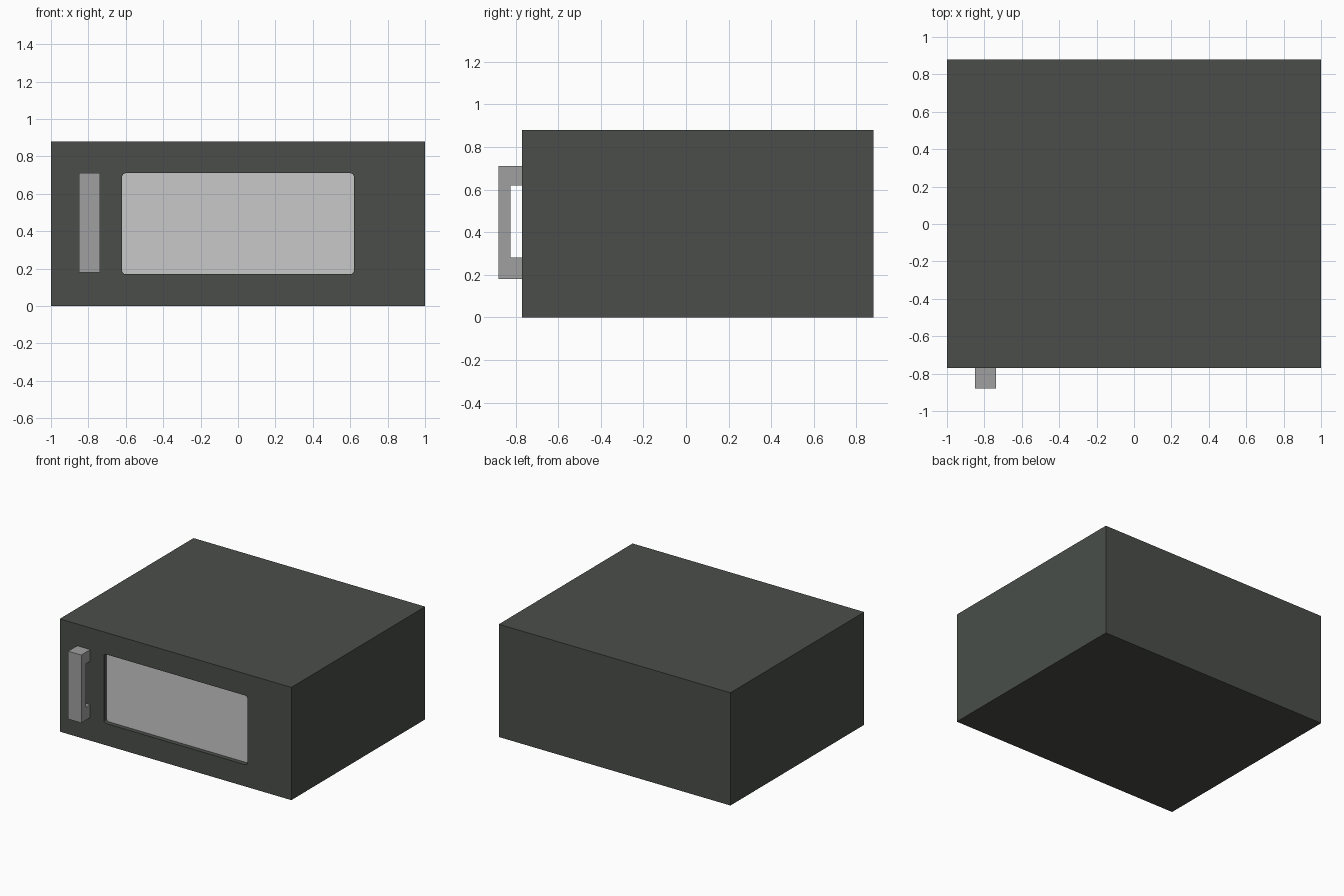
import bpy, bmesh, math

if "Cube" in bpy.data.objects:
    bpy.data.objects.remove(bpy.data.objects["Cube"])


def material(name, rgb):
    m = bpy.data.materials.new(name)
    m.diffuse_color = (*rgb, 1)
    m.use_nodes = True
    m.node_tree.nodes["Principled BSDF"].inputs["Base Color"].default_value = m.diffuse_color
    return m


shell = material("dark green grey", (0.068, 0.076, 0.066))
glass = material("light grey", (0.584, 0.584, 0.584))
metal = material("mid grey", (0.352, 0.352, 0.352))


def prism(name, outline, offset, mat):
    """Extrude a closed 3D outline along an offset vector."""
    bm = bmesh.new()
    face = bm.faces.new([bm.verts.new(p) for p in outline])
    ext = bmesh.ops.extrude_face_region(bm, geom=[face], use_keep_orig=True)
    moved = [v for v in ext["geom"] if isinstance(v, bmesh.types.BMVert)]
    bmesh.ops.translate(bm, verts=moved, vec=offset)
    bmesh.ops.recalc_face_normals(bm, faces=bm.faces)
    mesh = bpy.data.meshes.new(name)
    bm.to_mesh(mesh)
    bm.free()
    mesh.materials.append(mat)
    ob = bpy.data.objects.new(name, mesh)
    bpy.context.collection.objects.link(ob)
    return ob


def rounded_rect(x0, x1, z0, z1, r, y, steps=4):
    pts = []
    corners = [(x1 - r, z1 - r), (x0 + r, z1 - r), (x0 + r, z0 + r), (x1 - r, z0 + r)]
    for i, (cx, cz) in enumerate(corners):
        for s in range(steps + 1):
            a = math.pi / 2 * (i + s / steps)
            pts.append((cx + r * math.cos(a), y, cz + r * math.sin(a)))
    return pts


FRONT, BACK, TOP = -0.77, 0.88, 0.88
RECESS = 0.04

# oven body
body = prism("oven_body", [(-1, FRONT, 0), (1, FRONT, 0), (1, FRONT, TOP), (-1, FRONT, TOP)],
             (0, BACK - FRONT, 0), shell)

# window recess cut into the front
cutter = prism("window_cutter", rounded_rect(-0.62, 0.62, 0.17, 0.71, 0.02, FRONT - 0.1),
               (0, 0.1 + RECESS, 0), shell)
cutter.hide_render = True
cut = body.modifiers.new("window_recess", "BOOLEAN")
cut.operation = "DIFFERENCE"
cut.solver = "EXACT"
cut.object = cutter
bpy.context.view_layer.objects.active = body
bpy.ops.object.modifier_apply(modifier=cut.name)
bpy.data.objects.remove(cutter)

# window pane on the recess floor
prism("window_pane", rounded_rect(-0.62, 0.62, 0.17, 0.71, 0.02, FRONT + RECESS - 0.005),
      (0, 0.006, 0), glass)

# bracket-shaped door handle
profile = [(FRONT, 0.18), (-0.88, 0.18), (-0.88, 0.71), (FRONT, 0.71),
           (FRONT, 0.62), (-0.825, 0.62), (-0.825, 0.28), (FRONT, 0.28)]
prism("door_handle", [(-0.85, y, z) for y, z in profile], (0.113, 0, 0), metal)
